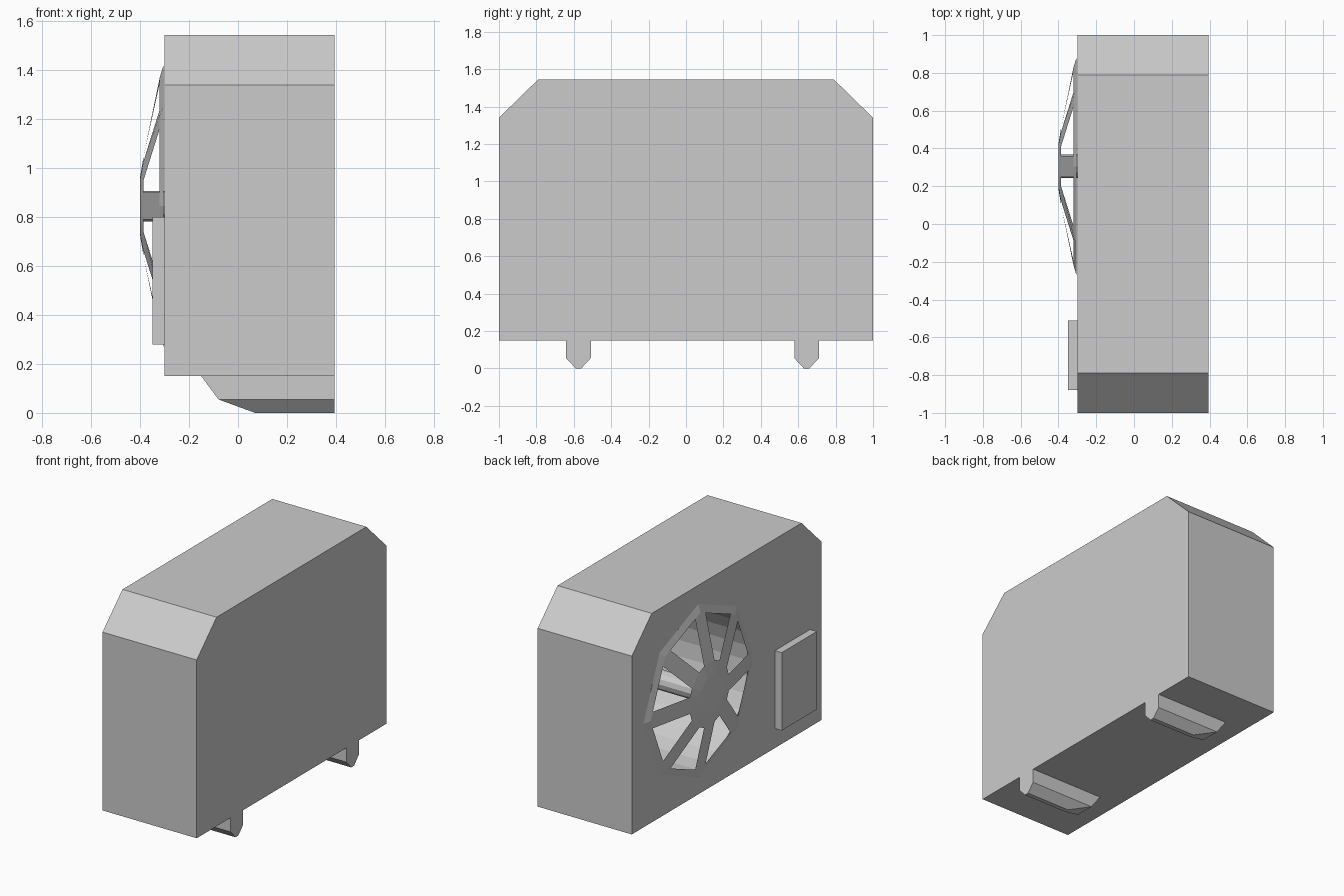
import bpy, bmesh
from math import pi, cos, sin, tan

if "Cube" in bpy.data.objects:
    bpy.data.objects.remove(bpy.data.objects["Cube"])

CY, CZ = 0.305, 0.845          # fan centre on the left (-x) face


def make(name, verts, faces):
    me = bpy.data.meshes.new(name)
    me.from_pydata(verts, [], faces)
    bm = bmesh.new()
    bm.from_mesh(me)
    bmesh.ops.recalc_face_normals(bm, faces=bm.faces)
    bm.to_mesh(me)
    bm.free()
    ob = bpy.data.objects.new(name, me)
    bpy.context.collection.objects.link(ob)
    return ob


def loft(name, rings):
    """Closed solid through rings of equal point count."""
    n = len(rings[0])
    verts = [p for r in rings for p in r]
    faces = [list(range(n)), list(range(len(verts) - n, len(verts)))]
    for j in range(len(rings) - 1):
        for i in range(n):
            k = (i + 1) % n
            faces.append([j*n + i, j*n + k, j*n + n + k, j*n + n + i])
    return make(name, verts, faces)


def rect(x0, x1, y0, y1, z):
    return [(x0, y0, z), (x1, y0, z), (x1, y1, z), (x0, y1, z)]


def cylinder(name, r, x0, x1, n):
    return loft(name, [[(x, CY + r*cos(2*pi*i/n), CZ + r*sin(2*pi*i/n))
                        for i in range(n)] for x in (x0, x1)])


# Cabinet with chamfered top corners
profile = [(-1, 0.15), (1, 0.15), (1, 1.34), (0.79, 1.545), (-0.79, 1.545), (-1, 1.34)]
body = loft("cabinet", [[(x, y, z) for y, z in profile] for x in (-0.30, 0.395)])

# Round fan recess cut into the cabinet
cutter = cylinder("recess_cutter", 0.53, -0.5, 0.32, 32)
cutter.hide_render = True
mod = body.modifiers.new("recess", 'BOOLEAN')
mod.operation, mod.solver, mod.object = 'DIFFERENCE', 'EXACT', cutter
bpy.context.view_layer.objects.active = body
bpy.ops.object.modifier_apply(modifier=mod.name)
bpy.data.objects.remove(cutter)

# Fan shaft
cylinder("fan_shaft", 0.0625, -0.39, 0.33, 12)

# Octagonal domed grille: rim, eight spokes and a hub cap
W, R_OUT, R_RIM, R_HUB = 0.055, 0.578, 0.525, 0.205
verts, faces = [], []


def point(a, r, t, x):
    """Point at radius r along angle a, shifted sideways by t."""
    verts.append((x, CY + r*cos(a) - t*sin(a), CZ + r*sin(a) + t*cos(a)))
    return len(verts) - 1


arms = []
for k in range(8):
    a = k * pi / 4
    cut = W * tan(pi / 8)
    arms.append(dict(
        outer=[point(a, R_OUT - cut, -W, -0.304), point(a, R_OUT, 0, -0.304),
               point(a, R_OUT - cut, W, -0.304)],
        inner=[point(a, R_RIM - cut, -W, -0.32), point(a, R_RIM, 0, -0.32),
               point(a, R_RIM - cut, W, -0.32)],
        hub=[point(a, R_HUB, -W, -0.386), point(a, R_HUB, W, -0.386)],
        cap=[point(a, 0.12, -W*0.6, -0.40), point(a, 0.12, W*0.6, -0.40)]))
for k, s in enumerate(arms):
    n = arms[(k + 1) % 8]
    o, i, h, c = s["outer"], s["inner"], s["hub"], s["cap"]
    faces += [[o[0], o[1], i[1], i[0]], [o[1], o[2], i[2], i[1]],
              [o[2], n["outer"][0], n["inner"][0], i[2]],
              [i[0], i[1], i[2], h[1], h[0]],
              [h[0], h[1], c[1], c[0]],
              [h[1], n["hub"][0], n["cap"][0], c[1]]]
faces.append([v for s in arms for v in s["cap"]])
make("fan_grille", verts, faces)

# Service panel
loft("service_panel", [rect(-0.35, -0.295, -0.88, -0.51, z) for z in (0.28, 0.80)])

# Two tapered feet
for name, y in (("foot_front", -0.575), ("foot_back", 0.645)):
    loft(name, [rect(-0.15, 0.395, y - 0.066, y + 0.066, 0.15),
                rect(-0.08, 0.395, y - 0.066, y + 0.066, 0.055),
                rect(0.07, 0.395, y - 0.015, y + 0.015, 0.0)])
